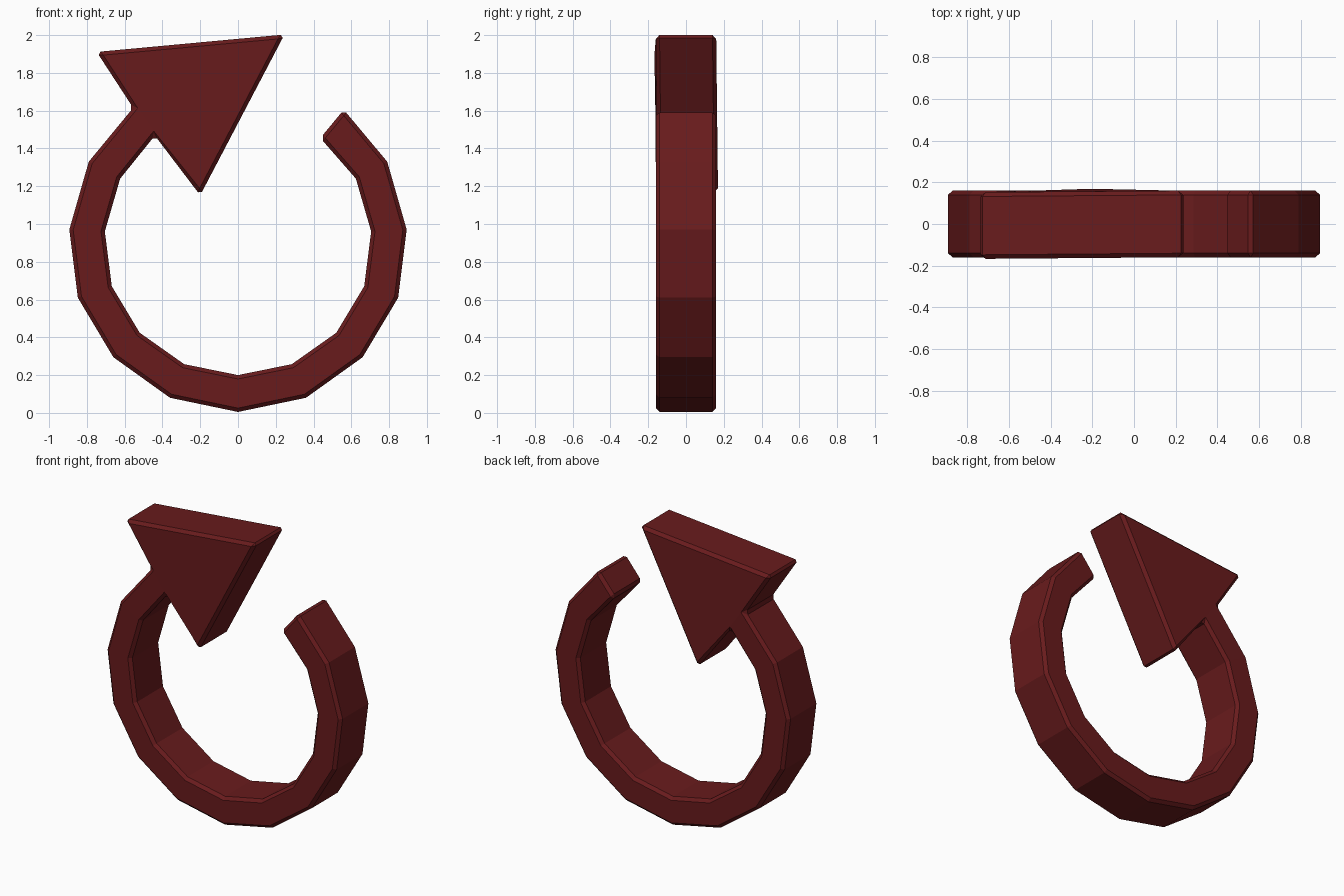
import bpy, bmesh
from mathutils import Vector

if "Cube" in bpy.data.objects:
    bpy.data.objects.remove(bpy.data.objects["Cube"])

HALF = 0.16

# Ring half-profile: outer and inner corners from the bottom to the right end
outer = [(0, 0.005), (0.36, 0.08), (0.66, 0.295), (0.848, 0.61), (0.893, 0.97), (0.79, 1.33), (0.56, 1.605)]
inner = [(0, 0.20), (0.285, 0.258), (0.52, 0.424), (0.668, 0.67), (0.705, 0.96), (0.624, 1.24), (0.436, 1.455)]


def mirrored(pts, last):
    left = [(-x, z) for x, z in pts[1:-1]] + [last]
    return left[::-1] + pts


# Full ring runs from the arrow neck, round the bottom, to the free end
out_pts = mirrored(outer, (-0.555, 1.615))
in_pts = mirrored(inner, (-0.44, 1.468))

bm = bmesh.new()
vert = lambda p, shift=0: bm.verts.new((p[0], -HALF + shift, p[1]))
vo = [vert(p) for p in out_pts]
vi = [vert(p) for p in in_pts]
faces = [bm.faces.new((vo[i], vo[i + 1], vi[i + 1], vi[i])) for i in range(len(vo) - 1)]

# Arrow head, very slightly twisted
left = vert((-0.748, 1.911), -0.008)
right = vert((0.246, 2.003))
tip = vert((-0.20, 1.152), 0.01)
faces.append(bm.faces.new((vo[0], vi[0], tip, right, left)))

# Thickness
ext = bmesh.ops.extrude_face_region(bm, geom=faces, use_keep_orig=True)
new = [g for g in ext["geom"] if isinstance(g, bmesh.types.BMVert)]
bmesh.ops.translate(bm, verts=new, vec=Vector((0, 2 * HALF, 0)))
bmesh.ops.recalc_face_normals(bm, faces=bm.faces[:])

# Chamfer the rims and the sharp corners
sharp = [e for e in bm.edges if len(e.link_faces) == 2 and e.calc_face_angle() > 0.65]
bmesh.ops.bevel(bm, geom=sharp, offset=0.02, offset_type='OFFSET', segments=1,
                profile=0.5, affect='EDGES', clamp_overlap=False)
bmesh.ops.recalc_face_normals(bm, faces=bm.faces[:])

mesh = bpy.data.meshes.new("circular_arrow")
bm.to_mesh(mesh)
bm.free()
obj = bpy.data.objects.new("circular_arrow", mesh)
bpy.context.collection.objects.link(obj)

mat = bpy.data.materials.new("dark_red")
mat.diffuse_color = (0.14, 0.011, 0.012, 1)
mat.use_nodes = True
mat.node_tree.nodes["Principled BSDF"].inputs["Base Color"].default_value = mat.diffuse_color
mesh.materials.append(mat)
